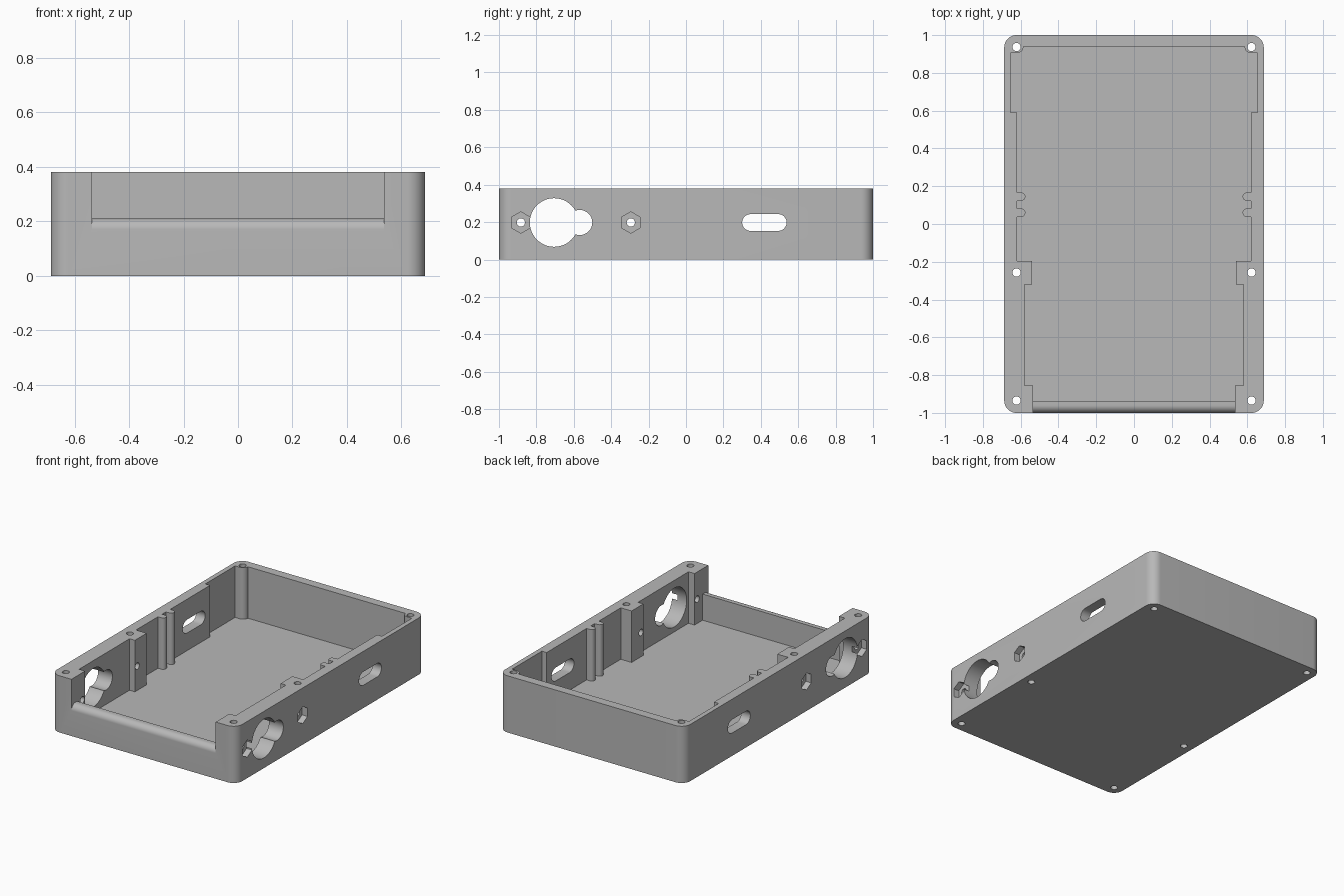
import bpy
import bmesh
from math import cos, sin, radians
from mathutils import Vector

if "Cube" in bpy.data.objects:
    bpy.data.objects.remove(bpy.data.objects["Cube"], do_unlink=True)

WIDTH, HEIGHT, FLOOR = 0.687, 0.38, 0.035   # half width, full height, floor thickness
OPENING = 0.535                             # half width of the front opening
PORT_Z = 0.198                              # height of the side ports

grey = bpy.data.materials.new("grey plastic")
grey.use_nodes = True
grey.diffuse_color = (0.48, 0.48, 0.48, 1)
grey.node_tree.nodes["Principled BSDF"].inputs["Base Color"].default_value = grey.diffuse_color


def arc(cx, cy, r, start, end, steps=12):
    angles = [radians(start + (end - start) * i / steps) for i in range(steps + 1)]
    return [(cx + r * cos(a), cy + r * sin(a)) for a in angles]


def circle(cx, cy, r, sides=32, turn=0):
    return arc(cx, cy, r, turn, turn + 360, sides)[:-1]


def prism(name, outline, axis, low, high):
    """Extrude an outline: (x, y) along z, or (y, z) along x."""
    place = (lambda p, t: (p[0], p[1], t)) if axis == "z" else (lambda p, t: (t, p[0], p[1]))
    shift = Vector((0, 0, high - low) if axis == "z" else (high - low, 0, 0))
    bm = bmesh.new()
    face = bm.faces.new([bm.verts.new(place(p, low)) for p in outline])
    extruded = bmesh.ops.extrude_face_region(bm, geom=[face])["geom"]
    bmesh.ops.translate(bm, vec=shift,
                        verts=[g for g in extruded if isinstance(g, bmesh.types.BMVert)])
    if not any(f is face for f in bm.faces):
        bm.faces.new([v for v in bm.verts][:len(outline)])
    bmesh.ops.recalc_face_normals(bm, faces=bm.faces)
    mesh = bpy.data.meshes.new(name)
    bm.to_mesh(mesh)
    bm.free()
    mesh.materials.append(grey)
    obj = bpy.data.objects.new(name, mesh)
    bpy.context.collection.objects.link(obj)
    return obj


def cut(outline, axis, low, high):
    """Subtract a prism from the tray and discard the cutter."""
    cutter = prism("cutter", outline, axis, low, high)
    cutter.hide_render = True
    mod = tray.modifiers.new("cut", "BOOLEAN")
    mod.operation = "DIFFERENCE"
    mod.solver = "EXACT"
    mod.object = cutter
    bpy.context.view_layer.objects.active = tray
    bpy.ops.object.modifier_apply(modifier=mod.name)
    bpy.data.objects.remove(cutter, do_unlink=True)


# Outer block with rounded vertical corners
r = 0.065
cx, cy = WIDTH - r, 1 - r
tray = prism("enclosure_tray",
             arc(cx, cy, r, 0, 90) + arc(-cx, cy, r, 90, 180)
             + arc(-cx, -cy, r, 180, 270) + arc(cx, -cy, r, 270, 360),
             "z", 0, HEIGHT)

# Cavity outline, right half from back to front: screw boss, ribs, mid post, front post
half = arc(0.62, 0.94, 0.035, 180, 270, 8) + [(0.655, 0.905), (0.655, 0.59), (0.62, 0.59)]
for rib_y in (0.145, 0.06):
    half += [(0.62, rib_y + 0.022)] + arc(0.597, rib_y, 0.022, 90, 270) + [(0.62, rib_y - 0.022)]
half += [(0.62, -0.195), (0.54, -0.195), (0.54, -0.32), (0.58, -0.32),
         (0.58, -0.855), (OPENING, -0.855), (OPENING, -0.94)]
cut(half + [(-x, y) for x, y in reversed(half)], "z", FLOOR, 0.6)

# Lowered front wall with a rounded outer lip
lip, lip_z = 0.04, 0.21
cut([(-0.9, 0.6), (-0.9, lip_z)] + arc(lip - 1, lip_z - lip, lip, 90, 180)
    + [(-1.1, lip_z - lip), (-1.1, 0.6)], "x", -OPENING, OPENING)

# Vertical screw holes
for side in (-1, 1):
    for y in (0.937, -0.257, -0.935):
        cut(circle(side * 0.622, y, 0.022, 24), "z", -0.2, 0.6)

# Side ports: large round port, its small lobe, and the rear slot
cut(circle(-0.705, PORT_Z, 0.13, 48), "x", -0.9, 0.9)
cut(circle(-0.568, PORT_Z, 0.067), "x", -0.9, 0.9)
cut(arc(0.345, PORT_Z, 0.045, 90, 270) + arc(0.493, PORT_Z, 0.045, -90, 90), "x", -0.9, 0.9)

# Side screw holes with hexagonal nut pockets
for y in (-0.883, -0.295):
    cut(circle(y, PORT_Z, 0.022, 24), "x", -0.9, 0.9)
    for low, high in ((WIDTH - 0.04, 0.9), (-0.9, 0.04 - WIDTH)):
        cut(circle(y, PORT_Z, 0.057, 6, 30), "x", low, high)

# Smooth the curved walls, keep the edges sharp
bpy.ops.object.select_all(action="DESELECT")
tray.select_set(True)
bpy.context.view_layer.objects.active = tray
bpy.ops.object.shade_smooth_by_angle(angle=radians(30))
